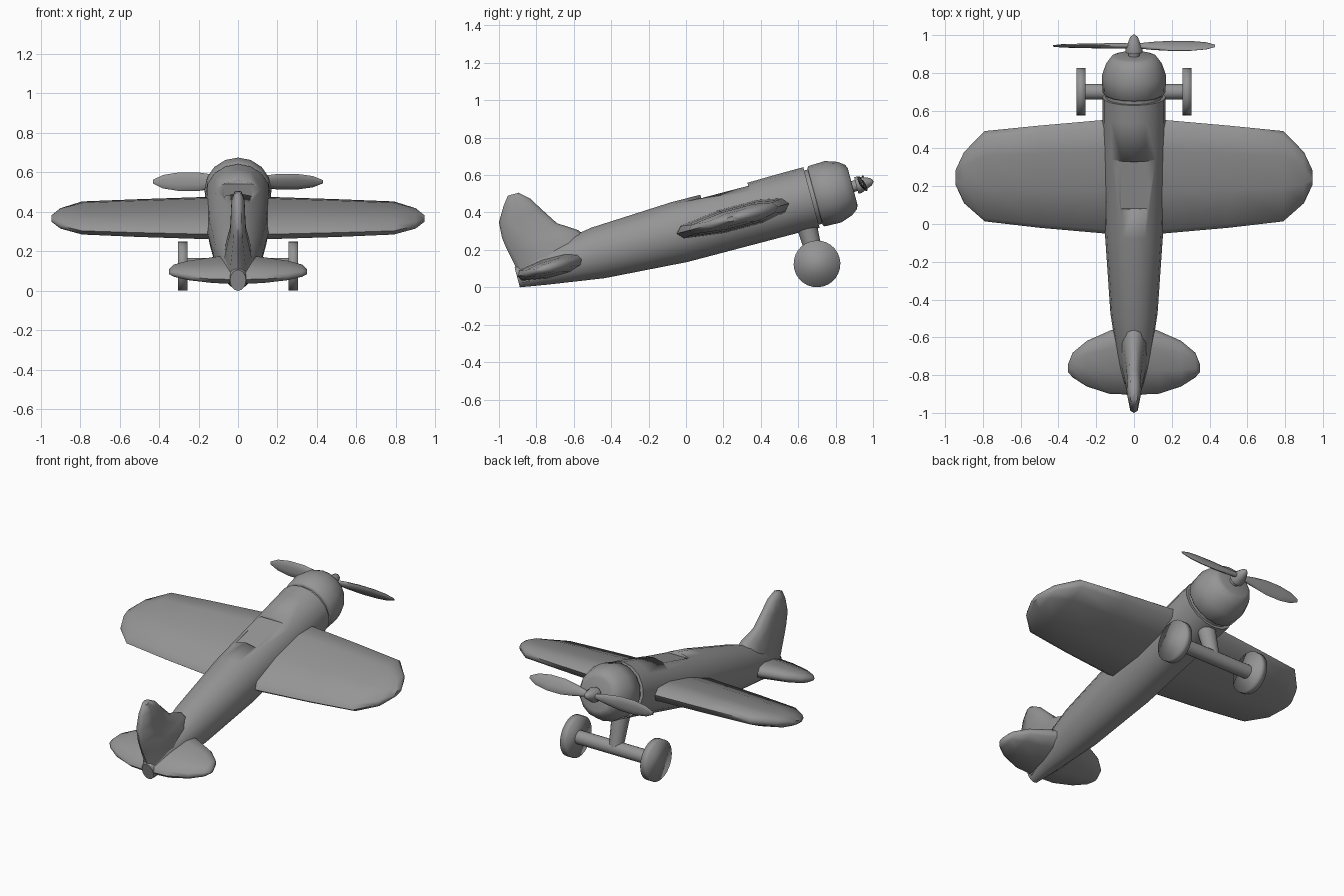
import bpy, bmesh
from math import sin, cos, pi, radians
from mathutils import Matrix, Vector

if "Cube" in bpy.data.objects:
    bpy.data.objects.remove(bpy.data.objects["Cube"])

grey = bpy.data.materials.new("plain grey")
grey.use_nodes = True
grey.diffuse_color = (0.3, 0.3, 0.3, 1)
grey.node_tree.nodes["Principled BSDF"].inputs["Base Color"].default_value = grey.diffuse_color

# Parts are laid out level with the cowl centre at the origin, then pitched nose-up
PITCH = Matrix.Translation((0, 0.69, 0.485)) @ Matrix.Rotation(radians(15), 4, "X")


def finish(name, bm, angle=60):
    bmesh.ops.recalc_face_normals(bm, faces=bm.faces)
    bm.transform(PITCH)
    mesh = bpy.data.meshes.new(name)
    bm.to_mesh(mesh)
    bm.free()
    mesh.materials.append(grey)
    ob = bpy.data.objects.new(name, mesh)
    bpy.context.collection.objects.link(ob)
    bpy.ops.object.select_all(action="DESELECT")
    ob.select_set(True)
    bpy.context.view_layer.objects.active = ob
    bpy.ops.object.shade_smooth_by_angle(angle=radians(angle))
    return ob


def loft(bm, rings):
    """Skin a list of closed rings and cap both ends."""
    rows = [[bm.verts.new(p) for p in ring] for ring in rings]
    for a, b in zip(rows, rows[1:]):
        for i in range(len(a)):
            j = (i + 1) % len(a)
            bm.faces.new((a[i], a[j], b[j], b[i]))
    bm.faces.new(rows[0])
    bm.faces.new(rows[-1])


def tube(name, stations, sides=16, angle=60):
    """Loft along y through (y, half width, bottom, top) stations."""
    bm = bmesh.new()
    rings = []
    for y, w, low, high in stations:
        mid, half = (low + high) / 2, (high - low) / 2
        turns = [2 * pi * i / sides for i in range(sides)]
        rings.append([(w * sin(t), y, mid + half * cos(t)) for t in turns])
    loft(bm, rings)
    return finish(name, bm, angle)


def turned(name, profile, sides=16, angle=50):
    return tube(name, [(y, r, -r, r) for y, r in profile], sides, angle)


# Rounded slab section: (fraction of chord, fraction of thickness)
SLAB = [(0, 0), (0.05, 0.6), (0.25, 1), (0.6, 1), (0.95, 0.55),
        (1, 0), (0.95, -0.55), (0.6, -1), (0.25, -1), (0.05, -0.6)]


def surface(name, sections, upright=False):
    """Wing-like part from (span, leading y, trailing y, half thickness)."""
    bm = bmesh.new()
    if not upright:
        sections = [(-s, *rest) for s, *rest in sections[:0:-1]] + sections
    rings = []
    for span, lead, trail, thick in sections:
        pts = [(lead + (trail - lead) * c, thick * t) for c, t in SLAB]
        rings.append([(t, y, span) if upright else (span, y, t) for y, t in pts])
    loft(bm, rings)
    return finish(name, bm)


def rod(name, start, end, r1, r2, sides=16, angle=50):
    start, end = Vector(start), Vector(end)
    axis = end - start
    bm = bmesh.new()
    bmesh.ops.create_cone(bm, cap_ends=True, segments=sides, radius1=r1, radius2=r2,
                          depth=axis.length)
    turn = axis.to_track_quat("Z", "Y").to_matrix().to_4x4()
    bm.transform(Matrix.Translation((start + end) / 2) @ turn)
    return finish(name, bm, angle)


# Fuselage with a shallow cockpit recess
fuselage = tube("fuselage", [
    (-1.65, 0.04, -0.06, 0.05), (-1.5, 0.08, -0.085, 0.1), (-1.2, 0.125, -0.13, 0.149),
    (-0.75, 0.155, -0.161, 0.17), (-0.33, 0.165, -0.163, 0.165),
    (-0.12, 0.168, -0.164, 0.168), (-0.02, 0.168, -0.168, 0.168)])
bm = bmesh.new()
bmesh.ops.create_cube(bm, matrix=Matrix.Translation((0, -0.46, 0.197))
                      @ Matrix.Diagonal((0.14, 0.26, 0.1, 1)))
cutter = finish("cockpit_cutter", bm)
cutter.hide_render = True
cut = fuselage.modifiers.new("cockpit", "BOOLEAN")
cut.operation, cut.object, cut.solver = "DIFFERENCE", cutter, "EXACT"
# apply the cut before any edge-sharpening modifier
bpy.context.view_layer.objects.active = fuselage
bpy.ops.object.modifier_move_to_index(modifier=cut.name, index=0)
bpy.ops.object.modifier_apply(modifier=cut.name)
bpy.data.objects.remove(cutter)

# Engine cowl, with a narrow neck that leaves a groove behind it
turned("cowl_neck", [(-0.05, 0.15), (0.03, 0.15)])
turned("engine_cowl", [(0, 0.158), (0.008, 0.167), (0.1, 0.17), (0.165, 0.148),
                       (0.2, 0.122), (0.208, 0.1)])

# Propeller and spinner
turned("propeller_shaft", [(0.19, 0.03), (0.25, 0.03)], 12)
turned("spinner", [(0.228, 0.045), (0.245, 0.046), (0.28, 0.032), (0.31, 0.02),
                   (0.322, 0.006)], 12)
for side, label in ((1, "left"), (-1, "right")):
    bm = bmesh.new()
    rings = []
    for x, chord, thick in ((0.02, 0.014, 0.014), (0.1, 0.032, 0.015), (0.2, 0.047, 0.013),
                            (0.3, 0.047, 0.011), (0.38, 0.034, 0.009), (0.43, 0.01, 0.004)):
        ring = []
        for i in range(10):
            t = 2 * pi * i / 10
            p = Matrix.Rotation(side * radians(18), 3, "X") @ Vector(
                (0, thick * sin(t), chord * cos(t)))
            ring.append((side * x, 0.262 + p.y, p.z))
        rings.append(ring)
    loft(bm, rings)
    finish(label + "_propeller_blade", bm)

# Wing, tailplane and fin
surface("wing", [(0, -0.14, -0.77, 0.064), (0.17, -0.145, -0.765, 0.062),
                 (0.5, -0.175, -0.735, 0.055), (0.79, -0.205, -0.7, 0.047),
                 (0.9, -0.32, -0.6, 0.034), (0.945, -0.42, -0.5, 0.012)])
surface("tailplane", [(0, -1.25, -1.65, 0.055), (0.13, -1.3, -1.645, 0.045),
                      (0.25, -1.355, -1.605, 0.036), (0.325, -1.42, -1.555, 0.025),
                      (0.35, -1.485, -1.525, 0.01)])
surface("tail_fin", [(-0.04, -1.2, -1.65, 0.07), (0.06, -1.2, -1.645, 0.07),
                     (0.155, -1.27, -1.665, 0.052), (0.22, -1.37, -1.674, 0.04),
                     (0.305, -1.425, -1.668, 0.036), (0.385, -1.475, -1.62, 0.033),
                     (0.43, -1.525, -1.585, 0.018)], upright=True)

# Landing gear
GEAR = Vector((0, -0.083, -0.35))
ACROSS = Vector((1, 0, 0))
rod("gear_strut", GEAR, GEAR + Vector((0, 0, 0.22)), 0.042, 0.055, 12)
rod("axle", GEAR - 0.27 * ACROSS, GEAR + 0.27 * ACROSS, 0.042, 0.042)
for side, label in ((1, "left"), (-1, "right")):
    rod(label + "_wheel", GEAR + side * 0.257 * ACROSS, GEAR + side * 0.304 * ACROSS,
        0.125, 0.125, 28, 120)
